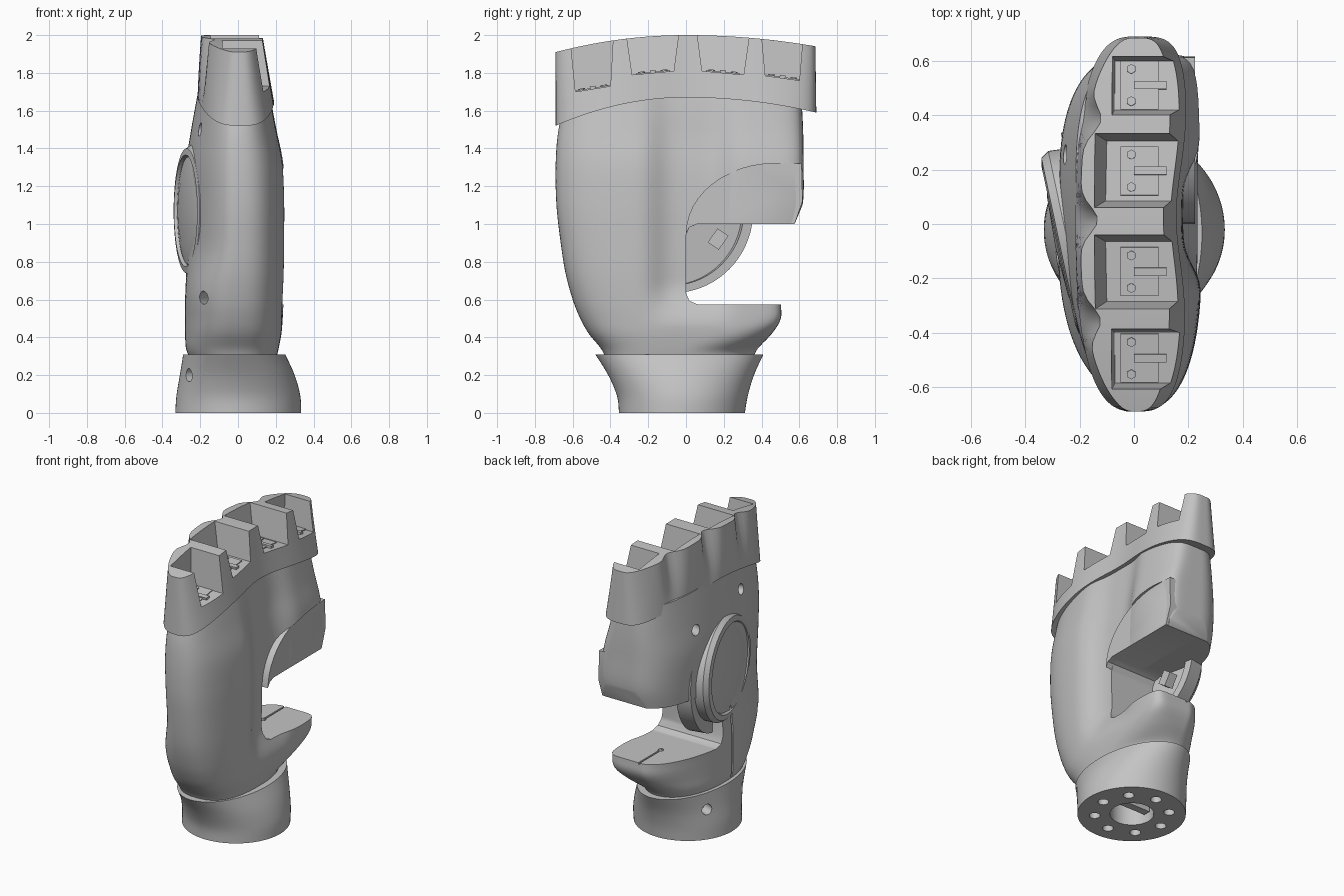
import bpy, bmesh, math
from mathutils import Vector, Matrix

if "Cube" in bpy.data.objects:
    bpy.data.objects.remove(bpy.data.objects["Cube"], do_unlink=True)

grey = bpy.data.materials.new("plain_grey")
grey.use_nodes = True
COLOUR = (0.55, 0.55, 0.55, 1)
grey.diffuse_color = COLOUR
grey.node_tree.nodes["Principled BSDF"].inputs["Base Color"].default_value = COLOUR
N = 144


def make(name, bm):
    bmesh.ops.recalc_face_normals(bm, faces=bm.faces)
    me = bpy.data.meshes.new(name)
    bm.to_mesh(me)
    bm.free()
    ob = bpy.data.objects.new(name, me)
    bpy.context.collection.objects.link(ob)
    me.materials.append(grey)
    return ob


def ring(xl, xr, yf, yb, exps):
    """Closed outline with its own roundness in each quadrant."""
    cx, cy, hx, hy = (xl + xr) / 2, (yf + yb) / 2, (xr - xl) / 2, (yb - yf) / 2
    pts = []
    for i in range(N):
        t = math.tau * i / N
        c, s = math.cos(t), math.sin(t)
        e = exps[i * 4 // N]
        r = (abs(c) ** e + abs(s) ** e) ** (-1 / e)
        pts.append((cx + hx * r * c, cy + hy * r * s))
    return pts


def loft(name, rings):
    bm = bmesh.new()
    rows = [[bm.verts.new(p) for p in r] for r in rings]
    for a, b in zip(rows, rows[1:]):
        for i in range(N):
            j = (i + 1) % N
            bm.faces.new((a[i], a[j], b[j], b[i]))
    for r in (rows[0], rows[-1]):
        for i in range(-N // 4, N // 4):
            loop = [r[i % N], r[(i + 1) % N], r[(N // 2 - i - 1) % N], r[(N // 2 - i) % N]]
            loop = list(dict.fromkeys(loop))
            bm.faces.new(loop)
    return make(name, bm)


def smooth_rows(rows, steps):
    """Catmull-Rom interpolation of a table of sections."""
    out = []
    for k in range(len(rows) - 1):
        q = [rows[max(k - 1, 0)], rows[k], rows[k + 1], rows[min(k + 2, len(rows) - 1)]]
        for j in range(steps):
            t = j / steps
            out.append([b + t / 2 * (c - a + t * (2 * a - 5 * b + 4 * c - d + t * (3 * (b - c) + d - a)))
                        for a, b, c, d in zip(*q)])
    return out + [rows[-1]]


def prism(name, outline, x0, x1, lean=0):
    """Outline in y and z, pulled along x; the x0 end may lean with height."""
    base = min(z for y, z in outline)
    bm = bmesh.new()
    a = [bm.verts.new((x0 - lean * (z - base), y, z)) for y, z in outline]
    b = [bm.verts.new((x1, y, z)) for y, z in outline]
    bm.faces.new(a)
    bm.faces.new(b)
    for i in range(len(a)):
        j = (i + 1) % len(a)
        bm.faces.new((a[i], a[j], b[j], b[i]))
    return make(name, bm)


def facing(loc, axis):
    return Matrix.Translation(loc) @ Vector(axis).to_track_quat('Z', 'Y').to_matrix().to_4x4()


def cylinder(name, loc, axis, r, depth, sides=24):
    bm = bmesh.new()
    bmesh.ops.create_cone(bm, cap_ends=True, segments=sides, radius1=r, radius2=r,
                          depth=depth, matrix=facing(loc, axis))
    return make(name, bm)


def box(name, size, matrix):
    bm = bmesh.new()
    bmesh.ops.create_cube(bm, size=1, matrix=matrix @ Matrix.Diagonal((*size, 1)))
    return make(name, bm)


def cut(ob, cutter):
    cutter.hide_render = True
    m = ob.modifiers.new("cut", 'BOOLEAN')
    m.operation, m.solver, m.object = 'DIFFERENCE', 'EXACT', cutter
    bpy.context.view_layer.objects.active = ob
    bpy.ops.object.modifier_apply(modifier=m.name)
    bpy.data.objects.remove(cutter, do_unlink=True)


def step(a, b, v):
    t = min(max((v - a) / (b - a), 0), 1)
    return t * t * (3 - 2 * t)


# palm body: z, left, right, front, back, squareness of the two thumb-side corners
sections = [(.28, -.25, .2, -.42, .35, 2.1, 2.1), (.34, -.275, .215, -.45, .38, 2.3, 2.1),
            (.42, -.28, .23, -.515, .455, 5, 1.8), (.5, -.28, .237, -.56, .502, 10, 1.7),
            (.6, -.28, .242, -.6, .505, 11, 1.8), (.75, -.275, .248, -.64, .54, 9, 2.1),
            (.95, -.265, .25, -.67, .58, 9, 2.3), (1.12, -.265, .25, -.687, .62, 9, 2.3),
            (1.32, -.265, .24, -.69, .622, 8, 2.3), (1.5, -.24, .205, -.675, .62, 6, 2.3),
            (1.69, -.205, .17, -.63, .61, 5, 2.4)]
rings = []
for z, xl, xr, yf, yb, e, e2 in smooth_rows(sections, 5):
    pts = []
    for x, y in ring(xl, xr, yf, yb, (e, e2, 2.3, 2.8)):
        if x > 0:    # channel of the palm
            depth = .07 * step(.45, .7, z) * (1 - .4 * step(1.3, 1.7, z))
            x -= depth * math.exp(-((y - .03) / .2) ** 4) * x / xr
        else:        # back of the hand leans
            x *= 1 + .36 * y * step(.6, .9, z)
        pts.append((x, y, z))
    rings.append(pts)
body = loft("palm_body", rings)

# thumb opening, and the flat-faced block above it
cut(body, prism("opening", [(.8, .575), (.06, .575), (.018, .593), (0, .635), (0, .94), (.018, .982),
                            (.06, 1), (.575, 1), (.625, 1.12), (.8, 1.12)], -1, 1))
arc = [(.47 - .47 * math.cos(a * math.pi / 24), .95 + .37 * math.sin(a * math.pi / 24)) for a in range(13)]
cut(body, prism("face_trim", arc + [(.8, 1.32), (.8, .95)], .225, .6))
prism("thumb_block", arc + [(.612, 1.32), (.617, 1.12), (.575, 1), (.06, 1), (.018, .982)], -.02, .225)

# screw holes, back seam and thumb pivot hole
for loc, axis in [((-.19, -.3, 1.5), (-1, -.3, 0)), ((-.24, .25, 1.45), (-1, .4, 0)),
                  ((-.16, -.47, .61), (-.5, -.9, 0))]:
    cut(body, cylinder("hole", loc, axis, .035, .2))
cut(body, box("seam", (.1, .015, 1.3), Matrix.Translation((-.3, -.1, .97))))
cut(body, cylinder("hole", (0, .27, .575), (0, 0, 1), .018, .08, 12))
cut(body, box("seam", (.012, .3, .02), Matrix.Translation((0, .4, .575))))

# wrist collar
wrist = loft("wrist_collar", [[(x, y, z) for x, y in ring(xl, xr, yf, yb, (2, 2, 2, 2))]
             for z, xl, xr, yf, yb in smooth_rows(
                 [(0, -.332, .334, -.355, .312), (.09, -.326, .33, -.365, .327),
                  (.2, -.308, .3, -.412, .36), (.31, -.29, .25, -.48, .41)], 4)])
for i in range(8):
    a = math.tau * i / 8
    cut(wrist, cylinder("hole", (.23 * math.cos(a), .23 * math.sin(a) - .02, 0), (0, 0, 1), .034, .2, 16))
cut(wrist, cylinder("hole", (0, -.02, 0), (0, 0, 1), .135, .3, 32))
for y in (-.24, .16):
    cut(wrist, cylinder("hole", (-.27, y, .2), (-1, y * 2.5, 0), .035, .16))
box("wrist_cross_bar", (.24, .05, .04), Matrix.Translation((0, -.02, .07)))

# knuckle collar: arched above and below, lobed along the back, hollow towards the palm
rings = []
for k in range(9):
    k /= 8
    pts = []
    for x, y in ring(-.215 + .05 * k, .195 - .06 * k, -.69, .69 - .005 * k, (4, 3, 2.9, 3)):
        u = (y / .69) ** 2
        low, high = (1.67 - .15 * u, 2 - .09 * u) if y < 0 else (1.67 - .08 * u, 2 - .06 * u)
        if x < 0:
            lobe = 1 - 2 * (.5 - .5 * math.cos(math.tau * (y - .2) / .37)) ** 3
            x *= 1 + .19 * k * lobe * (1 - u * u)
        else:
            x -= .04 * math.exp(-((y - .03) / .25) ** 2) * x / .2
        x *= 1 - .12 * k * u * u
        pts.append((x + .02 * u, y, low + k * (high - low)))
    rings.append(pts)
knuckles = loft("knuckle_collar", rings)

# finger pockets: top span, floor span, floor heights, inner wall, its lean
pockets = [(-.615, -.385, -.585, -.4, 1.7, 1.73, -.07, .05), (-.315, -.04, -.285, -.065, 1.79, 1.81, -.1, .22),
           (.06, .335, .085, .305, 1.81, 1.79, -.1, .22), (.4, .62, .42, .6, 1.785, 1.76, -.07, .05)]
for n, (t0, t1, b0, b1, z0, z1, wall, lean) in enumerate(pockets, 1):
    cut(knuckles, prism("pocket", [(t0, 2), (t0, 2.2), (t1, 2.2), (t1, 2), (b1, z1), (b0, z0)],
                        wall, .6, lean))
    tilt = math.atan2(z1 - z0, b1 - b0)
    seat = Matrix.Translation((.02, (b0 + b1) / 2, (z0 + z1) / 2)) @ Matrix.Rotation(tilt, 4, 'X')
    box(f"finger_seat_{n}", (.14, .18, .012), seat)
    box(f"finger_link_{n}", (.12, .03, .03), seat @ Matrix.Translation((.04, 0, 0)))
    for s in (-1, 1):
        cylinder(f"finger_bolt_{n}", seat @ Vector((-.03, s * .06, .006)), seat.col[2].xyz, .018, .012, 6)

# round cover on the back of the hand, turned around its tilted axis
axis = Vector((-math.cos(.21), -math.sin(.21), 0))
profile = [(0, -.1), (.345, -.1), (.35, -.03), (.33, 0), (.295, .006), (.285, -.01),
           (.27, -.006), (.18, .01), (0, .018)]
bm = bmesh.new()
verts = [bm.verts.new((r, 0, h)) for r, h in profile]
edges = [bm.edges.new(p) for p in zip(verts, verts[1:])]
bmesh.ops.spin(bm, geom=verts + edges, cent=(0, 0, 0), axis=(0, 0, 1), angle=math.tau, steps=72)
bmesh.ops.remove_doubles(bm, verts=bm.verts, dist=.0005)
bmesh.ops.transform(bm, matrix=facing((-.272, -.08, 1.07), axis), verts=bm.verts)
make("back_cover", bm)

# cover housing seen inside the thumb opening
flange = cylinder("cover_flange", (-.13, -.08, 1.07), axis, .435, .1, 72)
cut(flange, cylinder("hollow", (-.08, -.08, 1.07), axis, .395, .1, 72))
box("cover_clip", (.06, .07, .09), Matrix.Translation((-.13, .17, .92)) @ Matrix.Rotation(-.6, 4, 'X'))

# shading
for ob in bpy.context.scene.objects:
    if ob.type == 'MESH' and grey.name in ob.data.materials:
        bpy.ops.object.select_all(action='DESELECT')
        ob.select_set(True)
        bpy.context.view_layer.objects.active = ob
        bpy.ops.object.shade_smooth_by_angle(angle=math.radians(32))
